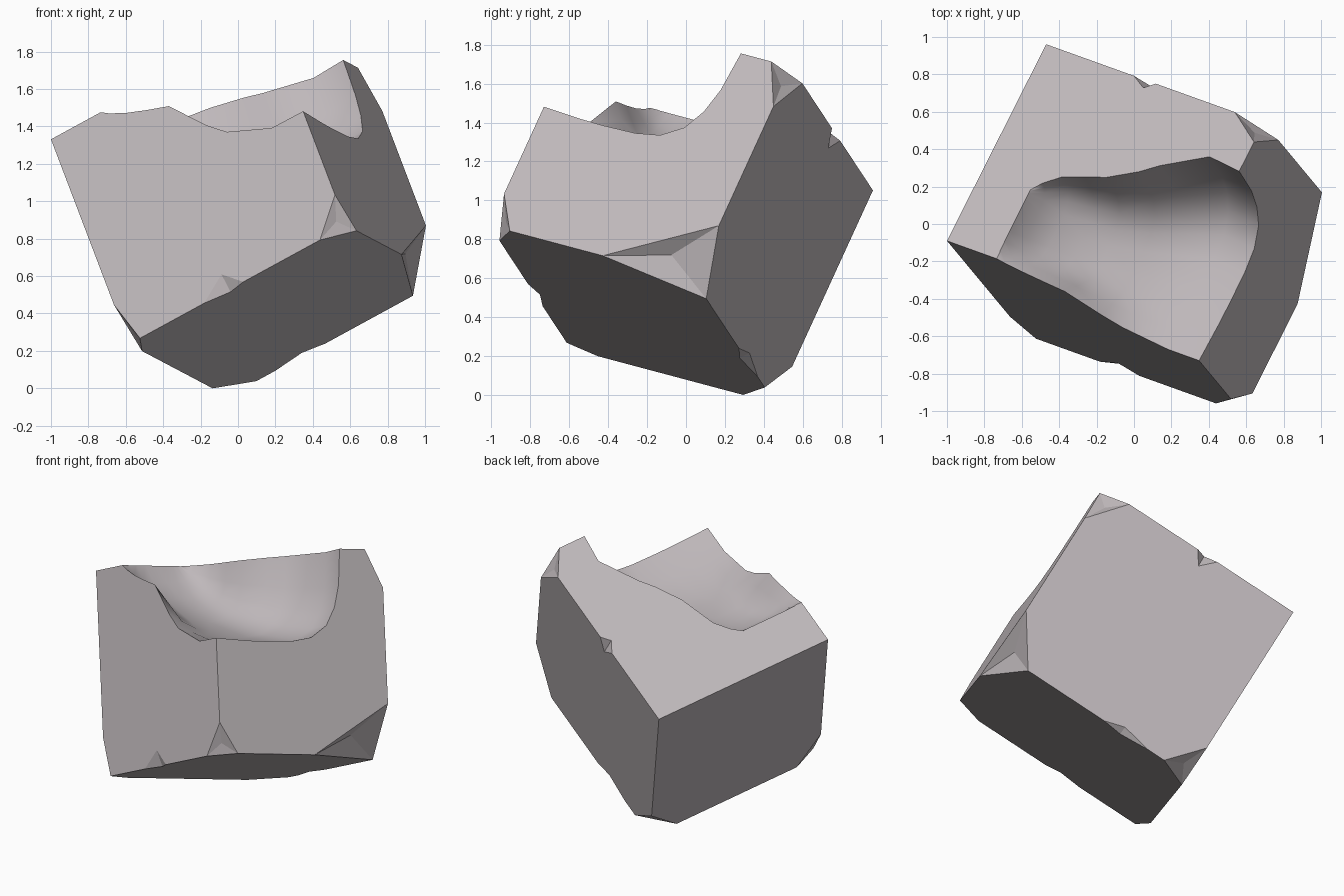
import bpy, bmesh
from mathutils import Vector, Matrix

if "Cube" in bpy.data.objects:
    bpy.data.objects.remove(bpy.data.objects["Cube"], do_unlink=True)

SIZE = Vector((1.21, 1.39, 1.275))   # block in its own axes, third axis is depth

stone = bpy.data.materials.new("pale_grey_stone")
stone.use_nodes = True
colour = (0.52, 0.48, 0.495, 1)
stone.diffuse_color = colour
bsdf = stone.node_tree.nodes["Principled BSDF"]
bsdf.inputs["Base Color"].default_value = colour
bsdf.inputs["Roughness"].default_value = 0.9


def make_object(name, bm):
    bmesh.ops.recalc_face_normals(bm, faces=bm.faces)
    mesh = bpy.data.meshes.new(name)
    bm.to_mesh(mesh)
    bm.free()
    mesh.materials.append(stone)
    obj = bpy.data.objects.new(name, mesh)
    bpy.context.collection.objects.link(obj)
    return obj


def hull(name, points):
    bm = bmesh.new()
    for p in points:
        bm.verts.new(p)
    bmesh.ops.convex_hull(bm, input=bm.verts)
    return make_object(name, bm)


def cut(cutter):
    mod = block.modifiers.new("cut", "BOOLEAN")
    mod.operation = "DIFFERENCE"
    mod.solver = "EXACT"
    mod.object = cutter
    bpy.context.view_layer.objects.active = block
    bpy.ops.object.modifier_apply(modifier=mod.name)
    bpy.data.objects.remove(cutter, do_unlink=True)


# Stone block
bm = bmesh.new()
bmesh.ops.create_cube(bm, size=1)
bmesh.ops.scale(bm, vec=SIZE, verts=bm.verts)
bmesh.ops.translate(bm, vec=SIZE / 2, verts=bm.verts)
block = make_object("broken_stone_block", bm)

# Hollow scooped from the top: (position, rim, edge depth, floor depth)
stations = [(.31, .42, -.005, -.005), (.36, .48, .03, .11), (.45, .55, .075, .22),
            (.57, .59, .12, .31), (.69, .63, .16, .39), (.85, .72, .364, .46),
            (.945, .79, .456, .51), (1.19, .93, .562, .575), (1.39, .91, .564, .58),
            (1.5, .9, .564, .58)]
steps = [0, .12, .25, .4, .6, .75, .87, .94, .98, 1]
bm = bmesh.new()
rings = []
for v, rim, edge, floor in stations:
    ring = [(-.1, v, -.1), (-.1, v, edge)]
    for t in steps:
        depth = edge + (floor - edge) * min(1, t / .3)
        ring.append((rim * t, v, depth * (1 - t ** 8) ** .5))
    ring.append((rim, v, -.1))
    rings.append([bm.verts.new(p) for p in ring])
for a, b in zip(rings, rings[1:]):
    for i in range(len(a)):
        j = (i + 1) % len(a)
        bm.faces.new((a[i], a[j], b[j], b[i]))
bm.faces.new(rings[0])
bm.faces.new(rings[-1])
bmesh.ops.triangulate(bm, faces=bm.faces)
cut(make_object("hollow_cutter", bm))


# Chipped corners: which corner, and the break length along each edge
def corner_chip(corner, lengths, bulge):
    c = Vector(corner)
    inward = Vector([1 - 2 * k for k in corner])
    base = Vector([a * b for a, b in zip(c, SIZE)])
    pts = []
    for k in range(3):
        p = base.copy()
        p[k] += inward[k] * lengths[k]
        pts.append(p)
    middle = sum(pts, Vector()) / 3
    pts += [middle + (middle - base) * bulge, base - inward * .3]
    cut(hull("corner_cutter", pts))


for corner, lengths, bulge in [
        ((0, 1, 1), (.12, .17, .19), .1),
        ((0, 0, 1), (.16, .07, .245), .1),
        ((1, 1, 0), (.12, .185, .237), .15),
        ((1, 1, 1), (.54, .21, .325), .25),
        ((1, 0, 1), (.19, .18, .22), .1)]:
    corner_chip(corner, lengths, bulge)


# Small nicks along the edges that run across the block
def edge_nick(side, level, start, end, bite, reach):
    x, z = side * SIZE.x, level * SIZE.z
    dx, dz = 1 - 2 * side, 1 - 2 * level
    mid = start * .4 + end * .6
    cut(hull("nick_cutter", [(x, start, z), (x, end, z), (x + dx * bite, mid, z),
                             (x, mid, z + dz * reach),
                             (x - dx * .2, mid, z - dz * .2)]))


edge_nick(1, 0, .56, .7, .045, .09)
edge_nick(1, 1, .3, .62, .04, .04)
edge_nick(0, 1, .48, .73, .035, .1)

# Smooth only the worn hollow, keep fractured faces flat
for f in block.data.polygons:
    c = f.center
    inside = all(.0005 < c[k] < SIZE[k] - .0005 for k in range(3))
    f.use_smooth = inside and c.z < .6 and c.x < .94

# Tip the block onto its corner and rest it on the ground
u = Vector((.438, .868, -.231)).normalized()
v = Vector((.838, -.299, .456))
v = (v - u * v.dot(u)).normalized()
tilt = Matrix((u, v, u.cross(v))).transposed().to_4x4()
block.data.transform(Matrix.Translation((-1, -.09, 1.33)) @ tilt)
low = min(p.co.z for p in block.data.vertices)
block.data.transform(Matrix.Translation((0, 0, -low)))
